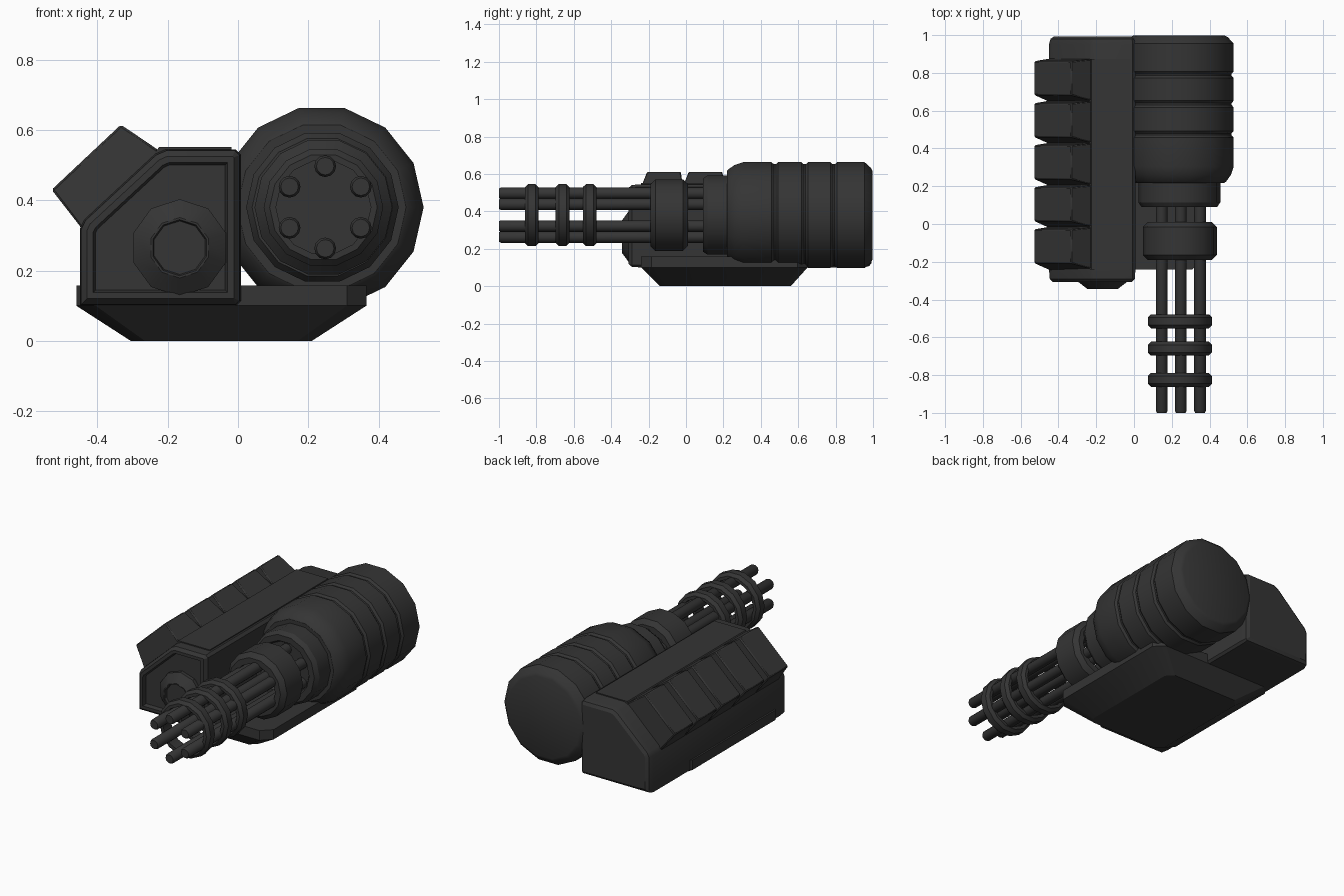
import bpy, bmesh, math
from mathutils import Vector

if "Cube" in bpy.data.objects:
    bpy.data.objects.remove(bpy.data.objects["Cube"])

mat = bpy.data.materials.new("dark gunmetal")
mat.diffuse_color = (0.035, 0.035, 0.035, 1)
mat.use_nodes = True
mat.node_tree.nodes["Principled BSDF"].inputs["Base Color"].default_value = mat.diffuse_color


def finish(name, bm, bevel=0.0, angle=30):
    bmesh.ops.recalc_face_normals(bm, faces=bm.faces)
    me = bpy.data.meshes.new(name)
    bm.to_mesh(me)
    bm.free()
    me.materials.append(mat)
    ob = bpy.data.objects.new(name, me)
    bpy.context.collection.objects.link(ob)
    if bevel:
        m = ob.modifiers.new("bevel", 'BEVEL')
        m.width, m.segments, m.limit_method = bevel, 1, 'ANGLE'
    bpy.ops.object.select_all(action='DESELECT')
    ob.select_set(True)
    bpy.context.view_layer.objects.active = ob
    bpy.ops.object.shade_smooth_by_angle(angle=math.radians(angle))
    return ob


def bridge(bm, rings, closed=False):
    """Skin a list of equal-length vertex rings."""
    pairs = list(zip(rings, rings[1:])) + ([(rings[-1], rings[0])] if closed else [])
    for a, b in pairs:
        n = len(a)
        for i in range(n):
            j = (i + 1) % n
            bm.faces.new((a[i], a[j], b[j], b[i]))
    if not closed:
        bm.faces.new(rings[0])
        bm.faces.new(rings[-1])


def lathe(name, cx, cz, profile, n, closed=False, turn=0.0, angle=30):
    """Revolve (y, radius) points around an axis along y."""
    bm = bmesh.new()
    rings = []
    for y, r in profile:
        rings.append([bm.verts.new((cx + r * math.cos(turn + 2 * math.pi * i / n), y,
                                    cz + r * math.sin(turn + 2 * math.pi * i / n)))
                      for i in range(n)])
    bridge(bm, rings, closed)
    return finish(name, bm, angle=angle)


def inset(pts, d):
    """Shrink a convex counter-clockwise outline by distance d."""
    out, n = [], len(pts)
    for i in range(n):
        p0, p, p1 = (Vector(pts[k % n]) for k in (i - 1, i, i + 1))
        a, b = (p - p0).normalized(), (p1 - p).normalized()
        na, nb = Vector((-a.y, a.x)), Vector((-b.y, b.x))
        out.append(p + (na + nb) * (d / (1 + na.dot(nb))))
    return out


# base tray: chamfered-corner slab tapering down to a smaller bottom
def tray(bm, x0, x1, y0, y1, z, c):
    pts = [(x0 + c, y0), (x1 - c, y0), (x1, y0 + c), (x1, y1 - c),
           (x1 - c, y1), (x0 + c, y1), (x0, y1 - c), (x0, y0 + c)]
    return [bm.verts.new((x, y, z)) for x, y in pts]


bm = bmesh.new()
bridge(bm, [tray(bm, -0.305, 0.21, -0.14, 0.56, 0, 0.04),
            tray(bm, -0.46, 0.365, -0.24, 0.65, 0.1, 0.055),
            tray(bm, -0.46, 0.365, -0.24, 0.65, 0.158, 0.055)])
finish("base_tray", bm)

# ammunition housing: five-sided section with softened ends, recessed front panel
outline = [(-0.45, 0.1), (-0.005, 0.1), (0.008, 0.113), (0.008, 0.53), (-0.007, 0.545),
           (-0.205, 0.545), (-0.235, 0.532), (-0.437, 0.345), (-0.45, 0.318)]
bm = bmesh.new()
rings = []
for y, d in ((-0.285, 0.045), (-0.308, 0.038), (-0.308, 0.02), (-0.29, 0.004), (-0.24, 0),
             (0.95, 0), (0.98, 0.008), (0.992, 0.025)):
    rings.append([bm.verts.new((p[0], y, p[1])) for p in inset(outline, d)])
bridge(bm, rings)
finish("ammo_housing", bm)

# ribs: five wedge blocks on the sloped shoulder, each with a thin top plate
for k in range(5):
    back = 0.862 - 0.2225 * k
    front = back - 0.18
    bm = bmesh.new()
    low, high = (back + 0.012, front - 0.032), (back, front)
    section = [(-0.44, 0.30, low), (-0.45, 0.327, low), (-0.53, 0.43, high),
               (-0.333, 0.615, high), (-0.215, 0.535, low), (-0.25, 0.49, low)]
    bridge(bm, [[bm.verts.new((x, ys[s], z)) for x, z, ys in section] for s in (0, 1)])
    finish(f"shoulder_rib_{k + 1}", bm, bevel=0.006)
    bm = bmesh.new()
    bridge(bm, [[bm.verts.new((x, y, z)) for x, z in
                 ((-0.24, 0.53), (-0.018, 0.53), (-0.018, 0.551), (-0.225, 0.551))]
                for y in low])
    finish(f"top_plate_{k + 1}", bm)

# front boss on the housing, with dished centre
lathe("front_boss", -0.166, 0.265,
      [(-0.27, 0.138), (-0.305, 0.138), (-0.343, 0.086), (-0.343, 0.08), (-0.33, 0.076)],
      10, turn=math.pi / 10, angle=25)

# motor drum with three pinched grooves
CX, CZ = 0.238, 0.38
profile = [(0.998, 0.24), (0.99, 0.258), (0.955, 0.29)]
for g in (0.79, 0.635, 0.475):
    profile += [(g + 0.018, 0.29), (g + 0.005, 0.279), (g - 0.005, 0.279), (g - 0.018, 0.29)]
profile += [(0.305, 0.29), (0.26, 0.275), (0.225, 0.25), (0.218, 0.24)]
lathe("motor_drum", CX, CZ, profile, 14)

# stepped collar in front of the drum
lathe("drum_collar", CX + 0.002, CZ,
      [(0.25, 0.217), (0.115, 0.217), (0.09, 0.2), (0.09, 0.165), (0.105, 0.155), (0.105, 0.14)], 14)

# hollow rings: one wide clamp and three narrow barrel bands
def band(name, y, half, r, inner, ch):
    lathe(name, 0.243, CZ, [(y + half, inner), (y + half, r - ch), (y + half - ch, r),
                            (y - half + ch, r), (y - half, r - ch), (y - half, inner)],
          14, closed=True)


band("barrel_clamp", -0.09, 0.1, 0.196, 0.135, 0.026)
for i, y in enumerate((-0.515, -0.66, -0.825)):
    band(f"barrel_band_{i + 1}", y, 0.037, 0.17, 0.135, 0.017)

# six rotary barrels with slightly eased muzzles
for i in range(6):
    a = math.radians(90 + 60 * i)
    lathe(f"barrel_{i + 1}", 0.248 + 0.117 * math.cos(a), CZ + 0.117 * math.sin(a),
          [(0.15, 0.031), (-0.99, 0.031), (-1.0, 0.025)], 12, angle=35)
